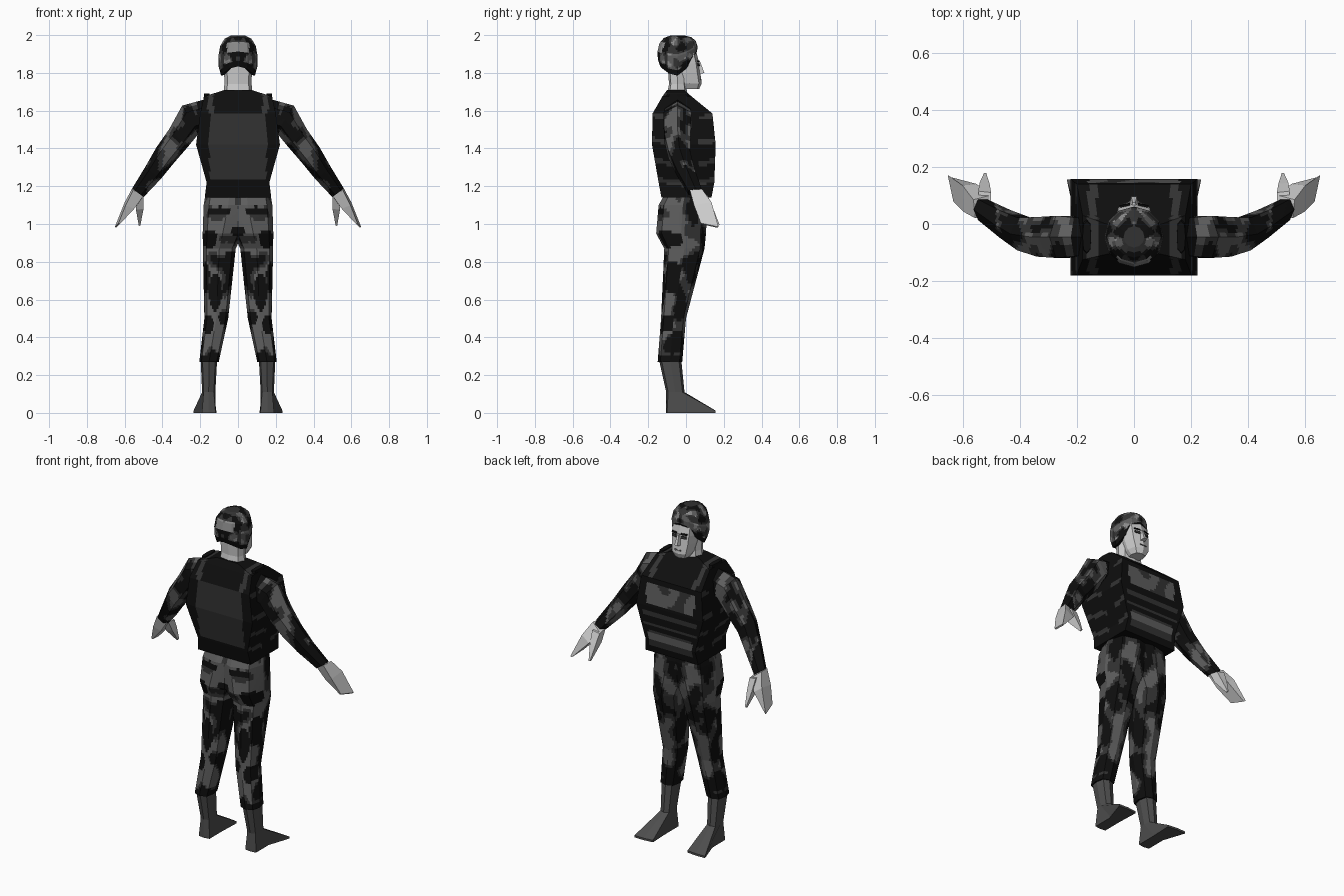
import bpy, bmesh, math
from mathutils import Vector, noise

if "Cube" in bpy.data.objects:
    bpy.data.objects.remove(bpy.data.objects["Cube"])

# Palette
COLOURS = {"black": .0045, "charcoal": .032, "grey": .11, "light_grey": .25,
           "skin": .6, "boot_grey": .075}
NAMES = list(COLOURS)
MATS = []
for n, v in COLOURS.items():
    m = bpy.data.materials.new(n)
    m.diffuse_color = (v, v, v, 1)
    m.use_nodes = True
    m.node_tree.nodes["Principled BSDF"].inputs["Base Color"].default_value = m.diffuse_color
    MATS.append(m)
BLACK, CHAR, GREY, LIGHT, SKIN, BOOT = range(6)


def loft(name, rings, rule, step=None, mirror=False):
    """Skin through rings of points; rule(centre, normal) gives the colour."""
    rings = [[Vector(p) for p in r] for r in rings]
    k = len(rings[0])
    if step:
        fine = [[] for _ in rings]
        for j in range(k):
            n = max(1, math.ceil(max((r[(j + 1) % k] - r[j]).length for r in rings) / step))
            for out, r in zip(fine, rings):
                out += [r[j].lerp(r[(j + 1) % k], t / n) for t in range(n)]
        rows = [fine[0]]
        for a, b in zip(fine, fine[1:]):
            n = max(1, math.ceil(max((q - p).length for p, q in zip(a, b)) / step))
            rows += [[p.lerp(q, t / n) for p, q in zip(a, b)] for t in range(1, n + 1)]
        rings = rows
    bm = bmesh.new()
    grid = [[bm.verts.new(p) for p in r] for r in rings]
    for a, b in zip(grid, grid[1:]):
        for j in range(len(a)):
            i = (j + 1) % len(a)
            bm.faces.new((a[j], a[i], b[i], b[j]))
    bm.faces.new(grid[0][::-1])
    bm.faces.new(grid[-1])
    bmesh.ops.remove_doubles(bm, verts=bm.verts, dist=1e-5)
    bmesh.ops.recalc_face_normals(bm, faces=bm.faces)
    bm.normal_update()
    for f in bm.faces:
        f.material_index = rule(f.calc_center_median(), f.normal)
    me = bpy.data.meshes.new(name)
    bm.to_mesh(me)
    bm.free()
    for m in MATS:
        me.materials.append(m)
    ob = bpy.data.objects.new(name, me)
    bpy.context.collection.objects.link(ob)
    if mirror:
        ob.modifiers.new("mirror", 'MIRROR').use_mirror_merge = False
    return ob


def octagon(z, x0, x1, y0, y1, d=.78):
    """Eight-sided ring filling the given bounds."""
    cx, cy, rx, ry = (x0 + x1) / 2, (y0 + y1) / 2, (x1 - x0) / 2, (y1 - y0) / 2
    unit = [(1, 0), (d, d), (0, 1), (-d, d), (-1, 0), (-d, -d), (0, -1), (d, -d)]
    return [(cx + rx * u, cy + ry * v, z) for u, v in unit]


def camo(c, freq, low, high, seed=0):
    """Symmetric blotches: black below low, grey above high."""
    n = noise.noise(Vector((abs(c.x) * freq + seed, c.y * freq, c.z * freq * .8)))
    return BLACK if n < low else GREY if n > high else CHAR


def plain(i):
    return lambda c, n: i


# Armoured vest
def vest_rule(c, n):
    ax, z = abs(c.x), c.z
    if n.z > .45:                                   # shoulder straps
        return CHAR if .13 < ax < .16 else BLACK
    if n.y < -.6:                                   # rounded back panel
        dx, dz = max(0, ax - .125), max(0, abs(z - 1.405) - .15)
        return CHAR if math.hypot(dx, dz) < .026 else BLACK
    if n.y > .4:                                    # chest and belly pouches
        if ax < .16 and 1.44 < z < 1.56:
            return GREY if noise.noise(c * 9) > -.15 else CHAR
        if ax < .18 and (1.36 < z < 1.385 or 1.305 < z < 1.325):
            return CHAR
        if ax < .145 and 1.18 < z < 1.28:
            return GREY if abs(z - 1.24) < .025 else CHAR
        return BLACK
    if abs(n.x) > .5:                               # side straps
        for s in (1.55, 1.42, 1.31, 1.21):
            if abs(z - s - .15 * abs(c.y)) < .013 and abs(c.y - .03) > .04:
                return CHAR
    return BLACK


vest = [(1.14, .176, -.13, .135), (1.22, .166, -.145, .15), (1.42, .222, -.18, .157),
        (1.585, .20, -.177, .14), (1.675, .18, -.125, .03), (1.71, .07, -.10, -.01)]
loft("vest", [[(w, b, z), (w, f, z), (-w, f, z), (-w, b, z)] for z, w, b, f in vest],
     vest_rule, .016)
for s in (-1, 1):
    loft("shoulder_pad", [octagon(1.62, s * .165 - .02, s * .165 + .02, -.12, .05),
                          octagon(1.69, s * .165 - .015, s * .165 + .015, -.10, .01)], plain(BLACK))


# Trousers
BLOBS = [(.15, .92, .04, .05), (0, .96, .035, .028), (.12, .64, .035, .10), (.03, .82, .04, .04),
         (.09, 1.07, .06, .022), (.16, .47, .03, .05), (.08, .50, .025, .03), (.17, .74, .02, .06)]


def leg_rule(c, n):
    if c.z < .315 + .015 * math.sin(c.x * 60):
        return BLACK
    if n.y < -.2:
        for x, z, rx, rz in BLOBS:
            if ((abs(c.x) - x) / rx) ** 2 + ((c.z - z) / rz) ** 2 < 1:
                return BLACK
        return camo(c, 12, -.28, -.08, 3)
    return camo(c, 12, -.12, .14, 3)


loft("trouser_leg", [octagon(*r) for r in [
    (1.18, -.08, .168, -.10, .10), (1.10, -.08, .182, -.145, .112), (.95, -.025, .187, -.158, .106),
    (.87, .012, .186, -.115, .098), (.5, .052, .178, -.132, .0), (.27, .102, .205, -.15, -.02)]],
    leg_rule, .018, True)

# Boots
sole = [(.19, .02), (.235, .155), (.175, .157), (.115, .15), (.12, .02), (.12, -.1), (.155, -.105), (.19, -.1)]
loft("boot", [octagon(.29, .11, .198, -.145, -.026), octagon(.11, .12, .19, -.105, -.008),
              [(x, y, .012) for x, y in sole], [(x, y, 0) for x, y in sole]], plain(BOOT), None, True)


# Sleeves: six-sided rings along the arm
def arm_ring(x, y, z, ru, rv, tilt):
    u = Vector((math.cos(tilt), 0, math.sin(tilt)))
    return [Vector((x, y, z)) + u * ru * math.cos(a) + Vector((0, rv, 0)) * math.sin(a)
            for a in [math.pi / 3 * i for i in range(6)]]


def arm_rule(c, n):
    if c.x > .485 or c.x < .215:
        return BLACK
    return camo(c, 15, -.05, .2, 7)


loft("sleeve", [arm_ring(.17, -.045, 1.575, .085, .075, 1.5), arm_ring(.25, -.045, 1.555, .085, .085, 1.0),
                arm_ring(.315, -.045, 1.455, .068, .08, .75), arm_ring(.385, -.035, 1.365, .062, .066, .7),
                arm_ring(.45, 0, 1.27, .052, .055, .65), arm_ring(.53, .05, 1.165, .038, .042, .6)],
     arm_rule, .017, True)

# Hands
loft("hand", [[(.50, .035, 1.15), (.555, .02, 1.18), (.562, .085, 1.185), (.505, .10, 1.14)],
              [(.55, .05, 1.08), (.595, .042, 1.10), (.60, .135, 1.115), (.55, .14, 1.08)],
              [(.625, .08, 1.0), (.632, .078, 1.005), (.652, .172, .985), (.645, .165, .98)]],
     plain(SKIN), None, True)
loft("thumb", [[(.50, .05, 1.15), (.54, .05, 1.15), (.545, .115, 1.15), (.50, .11, 1.14)],
               [(.50, .09, 1.08), (.54, .085, 1.075), (.54, .145, 1.08), (.505, .14, 1.08)],
               [(.517, .165, .992), (.525, .165, .99), (.525, .178, .995), (.517, .178, .995)]],
     plain(SKIN), None, True)

# Neck and face
loft("neck", [octagon(1.66, -.08, .08, -.105, .01), octagon(1.74, -.072, .072, -.09, 0),
              octagon(1.88, -.075, .075, -.10, .0)], plain(SKIN))
loft("face", [octagon(1.715, -.04, .04, -.02, .07), octagon(1.745, -.058, .058, -.05, .083),
              octagon(1.80, -.068, .068, -.07, .076), octagon(1.85, -.072, .072, -.08, .07),
              octagon(1.93, -.072, .072, -.08, .05)], plain(SKIN))
loft("nose", [[(-.018, .06, 1.79), (.018, .06, 1.79), (.01, .097, 1.80), (-.01, .097, 1.80)],
              [(-.009, .055, 1.86), (.009, .055, 1.86), (.005, .075, 1.86), (-.005, .075, 1.86)]], plain(SKIN))


def plate(name, z0, z1, x0, x1, ya, yb, mat, mirror):
    """Thin painted strip following the face."""
    def row(z, e):
        return [(x0, ya - .006 - e, z), (x1, yb - .006 - e, z), (x1, yb - e, z), (x0, ya - e, z)]
    loft(name, [row(z0, 0), row(z1, .003)], plain(mat), None, mirror)


plate("eye", 1.836, 1.85, .016, .046, .074, .068, CHAR, True)
plate("eyebrow", 1.858, 1.866, .014, .05, .074, .066, BLACK, True)
plate("mouth", 1.762, 1.768, -.02, .02, .083, .083, GREY, False)


# Helmet with low ear flaps and an open front
def rim(a):
    s = math.sin(a)
    return 1.785 + (.105 * s ** 1.5 if s > 0 else .05 * s * s)


SEG = 12


def helmet_ring(r, drop):
    out = []
    for i in range(SEG):
        a = 2 * math.pi * i / SEG
        z = 1.998 - (1.998 - rim(a)) * drop
        out.append((.104 * r * math.cos(a), -.045 + .106 * r * math.sin(a), z))
    return out


def helmet_rule(c, n):
    a = math.atan2(c.y + .045, c.x)
    if c.z < rim(a) + .028:
        return BLACK
    if n.y < -.5 and abs(c.z - 1.935) < .025 and abs(c.x) < .06:
        return LIGHT
    k = camo(c, 20, -.15, .06, 5)
    return LIGHT if k == GREY and noise.noise(c * 30) > .2 else k


loft("helmet", [helmet_ring(r, d) for r, d in
                [(.35, 0), (.68, .08), (.9, .25), (1, .52), (.98, .78), (.86, 1), (.68, .98), (.6, .6)]],
     helmet_rule, .012)
